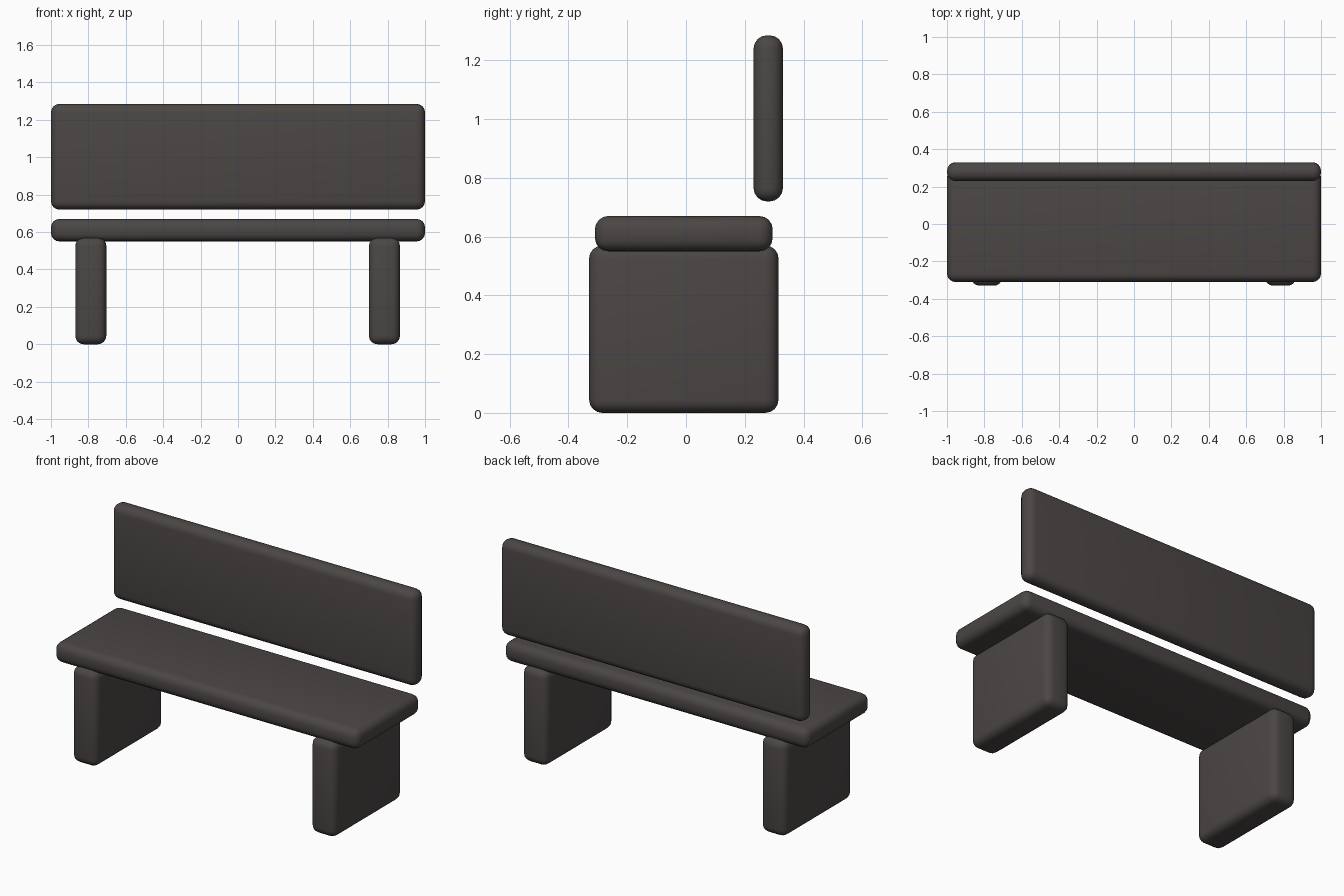
import bpy

cube = bpy.data.objects.get("Cube")
if cube:
    bpy.data.objects.remove(cube, do_unlink=True)

# Single dark stone colour
COLOUR = (0.07, 0.062, 0.059, 1.0)
stone = bpy.data.materials.new("dark_stone")
stone.use_nodes = True
stone.diffuse_color = COLOUR
bsdf = stone.node_tree.nodes["Principled BSDF"]
bsdf.inputs["Base Color"].default_value = COLOUR
bsdf.inputs["Roughness"].default_value = 0.8


def rounded_slab(name, low, high, radius=0.045):
    """Box between two corners with softly rounded edges."""
    centre = [(a + b) / 2 for a, b in zip(low, high)]
    bpy.ops.mesh.primitive_cube_add(size=1, location=centre)
    slab = bpy.context.object
    slab.name = name
    slab.scale = [b - a for a, b in zip(low, high)]
    bpy.ops.object.transform_apply(location=False, rotation=False, scale=True)
    bevel = slab.modifiers.new("rounded_edges", 'BEVEL')
    bevel.width = radius
    bevel.segments = 4
    bpy.ops.object.modifier_apply(modifier=bevel.name)
    bpy.ops.object.shade_smooth_by_angle()
    slab.data.materials.append(stone)
    return slab


# Seat and floating backrest
rounded_slab("seat", (-1, -0.31, 0.55), (1, 0.295, 0.67))
rounded_slab("backrest", (-1, 0.23, 0.72), (1, 0.33, 1.285))

# Slab legs
for name, x in (("right_leg", -0.787), ("left_leg", 0.783)):
    rounded_slab(name, (x - 0.083, -0.33, 0), (x + 0.083, 0.315, 0.57))
